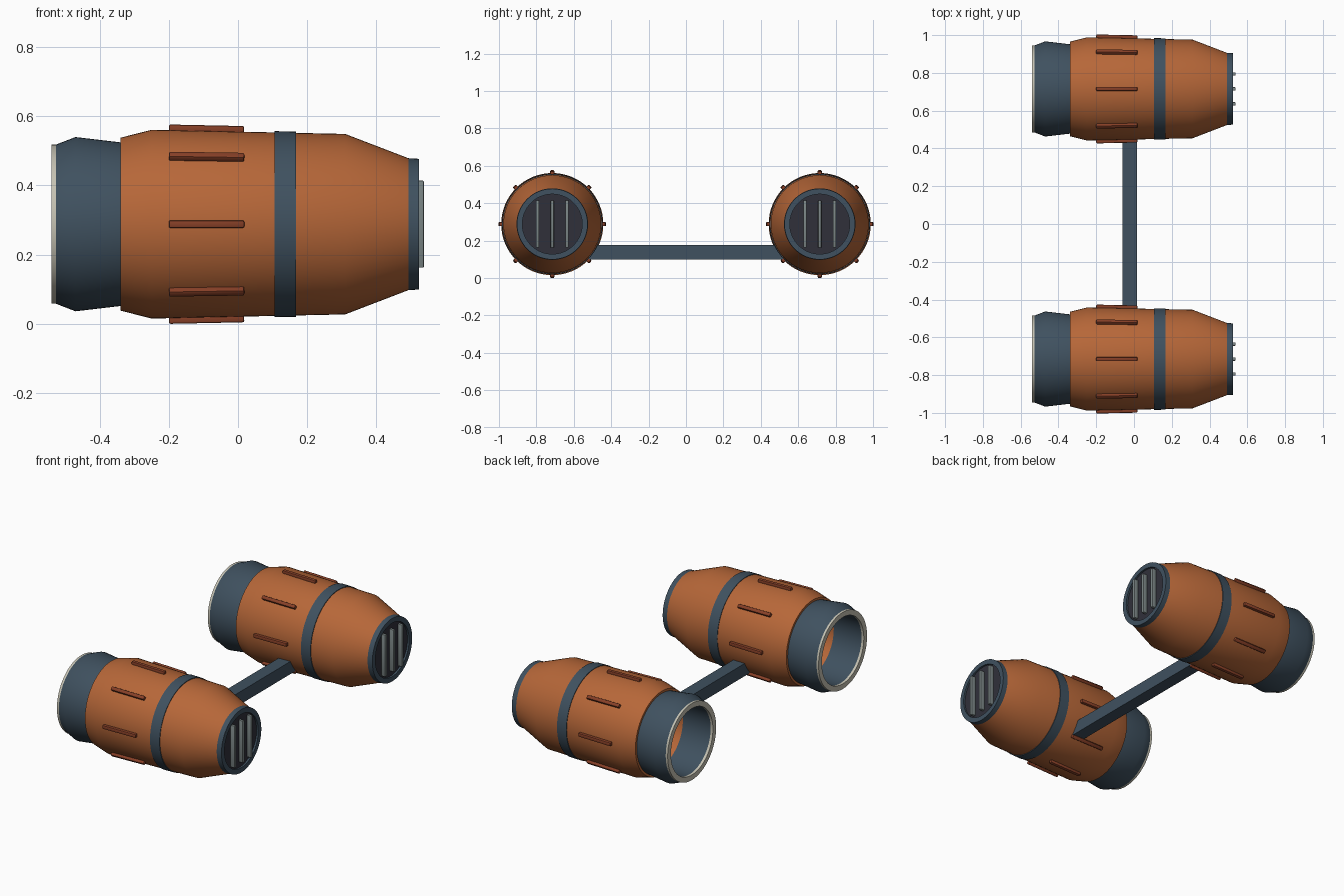
import bpy, bmesh, math
from mathutils import Matrix, Vector

cube = bpy.data.objects.get("Cube")
if cube:
    bpy.data.objects.remove(cube, do_unlink=True)


def material(name, r, g, b):
    m = bpy.data.materials.new(name)
    m.use_nodes = True
    m.diffuse_color = (r, g, b, 1)
    m.node_tree.nodes["Principled BSDF"].inputs["Base Color"].default_value = (r, g, b, 1)
    return m


ORANGE = material("burnt_orange", 0.47, 0.135, 0.04)
RUST = material("rust_red", 0.24, 0.05, 0.02)
SLATE = material("slate_blue", 0.05, 0.082, 0.115)
CREAM = material("cream", 0.56, 0.54, 0.45)
DARK = material("dark_grey", 0.03, 0.03, 0.042)
STEEL = material("steel_grey", 0.2, 0.24, 0.24)

AXIS_Y, AXIS_Z, SEGMENTS = 0.715, 0.288, 64


def finish(bm, name, mat, smooth=True):
    bmesh.ops.recalc_face_normals(bm, faces=bm.faces)
    mesh = bpy.data.meshes.new(name)
    bm.to_mesh(mesh)
    bm.free()
    mesh.materials.append(mat)
    ob = bpy.data.objects.new(name, mesh)
    bpy.context.collection.objects.link(ob)
    if smooth:
        bpy.ops.object.select_all(action="DESELECT")
        ob.select_set(True)
        bpy.context.view_layer.objects.active = ob
        bpy.ops.object.shade_smooth_by_angle(angle=math.radians(32))
    return ob


def lathe(name, profile, mat, centre):
    """Spin a closed (x, radius) outline around the pod axis."""
    bm = bmesh.new()
    verts = [bm.verts.new((x, 0, r)) for x, r in profile]
    edges = [bm.edges.new((a, b)) for a, b in zip(verts, verts[1:] + verts[:1])]
    bmesh.ops.spin(bm, geom=verts + edges, cent=(0, 0, 0), axis=(1, 0, 0),
                   angle=math.tau, steps=SEGMENTS, use_duplicate=False)
    bmesh.ops.remove_doubles(bm, verts=bm.verts, dist=1e-5)
    bmesh.ops.translate(bm, verts=bm.verts, vec=centre)
    return finish(bm, name, mat)


def box(name, lo, hi, mat, bevel=0.0, matrix=Matrix()):
    lo, hi = Vector(lo), Vector(hi)
    bm = bmesh.new()
    bmesh.ops.create_cube(bm, size=1)
    bmesh.ops.scale(bm, vec=hi - lo, verts=bm.verts)
    bmesh.ops.translate(bm, vec=(lo + hi) / 2, verts=bm.verts)
    if bevel:
        bmesh.ops.bevel(bm, geom=bm.edges[:], offset=bevel, segments=2,
                        profile=0.5, affect="EDGES")
    bm.transform(matrix)
    return finish(bm, name, mat, smooth=bool(bevel))


def pod(side, sign):
    c = Vector((0, sign * AXIS_Y, AXIS_Z))

    # Barrel shell, open around the nozzle
    lathe(side + "_barrel", [(-0.34, 0.20), (-0.34, 0.25), (-0.25, 0.273), (0.31, 0.261),
                             (0.495, 0.19), (0.495, 0.15)], ORANGE, c)
    lathe(side + "_band", [(0.105, 0.25), (0.105, 0.269), (0.168, 0.268), (0.168, 0.25)],
          SLATE, c)

    # Hollow nozzle with a pale lip
    lathe(side + "_nozzle", [(-0.30, 0.232), (-0.47, 0.252), (-0.527, 0.23), (-0.527, 0.20),
                             (-0.08, 0.20), (-0.08, 0), (-0.06, 0), (-0.06, 0.21),
                             (-0.30, 0.21)], SLATE, c)
    lathe(side + "_nozzle_lip", [(-0.525, 0.199), (-0.525, 0.23), (-0.54, 0.23),
                                 (-0.54, 0.199)], CREAM, c)

    # Intake rim, dark plate and three vertical grille bars
    lathe(side + "_intake_rim", [(0.49, 0.16), (0.49, 0.191), (0.523, 0.189),
                                 (0.523, 0.16)], SLATE, c)
    lathe(side + "_intake_plate", [(0.49, 0), (0.49, 0.162), (0.512, 0.162), (0.512, 0)],
          DARK, c)
    for i in (-1, 0, 1):
        y = i * 0.079
        box(f"{side}_grille_bar_{i + 2}", (0.505, y - 0.009, -0.126), (0.538, y + 0.009, 0.126),
            STEEL, 0.004, Matrix.Translation(c))

    # Raised ribs around the barrel, leaning with its taper
    lean = Matrix.Rotation(math.radians(1.2), 4, "Y")
    for i in range(8):
        place = Matrix.Translation(c) @ Matrix.Rotation(i * math.tau / 8, 4, "X")
        place = place @ Matrix.Translation((-0.091, 0, 0.275)) @ lean
        box(f"{side}_rib_{i + 1}", (-0.109, -0.011, -0.013), (0.109, 0.011, 0.011),
            RUST, 0.005, place)


pod("front", -1)
pod("back", 1)

# Strut joining the pods
box("strut", (-0.06, -0.62, 0.10), (0.017, 0.62, 0.176), SLATE)
